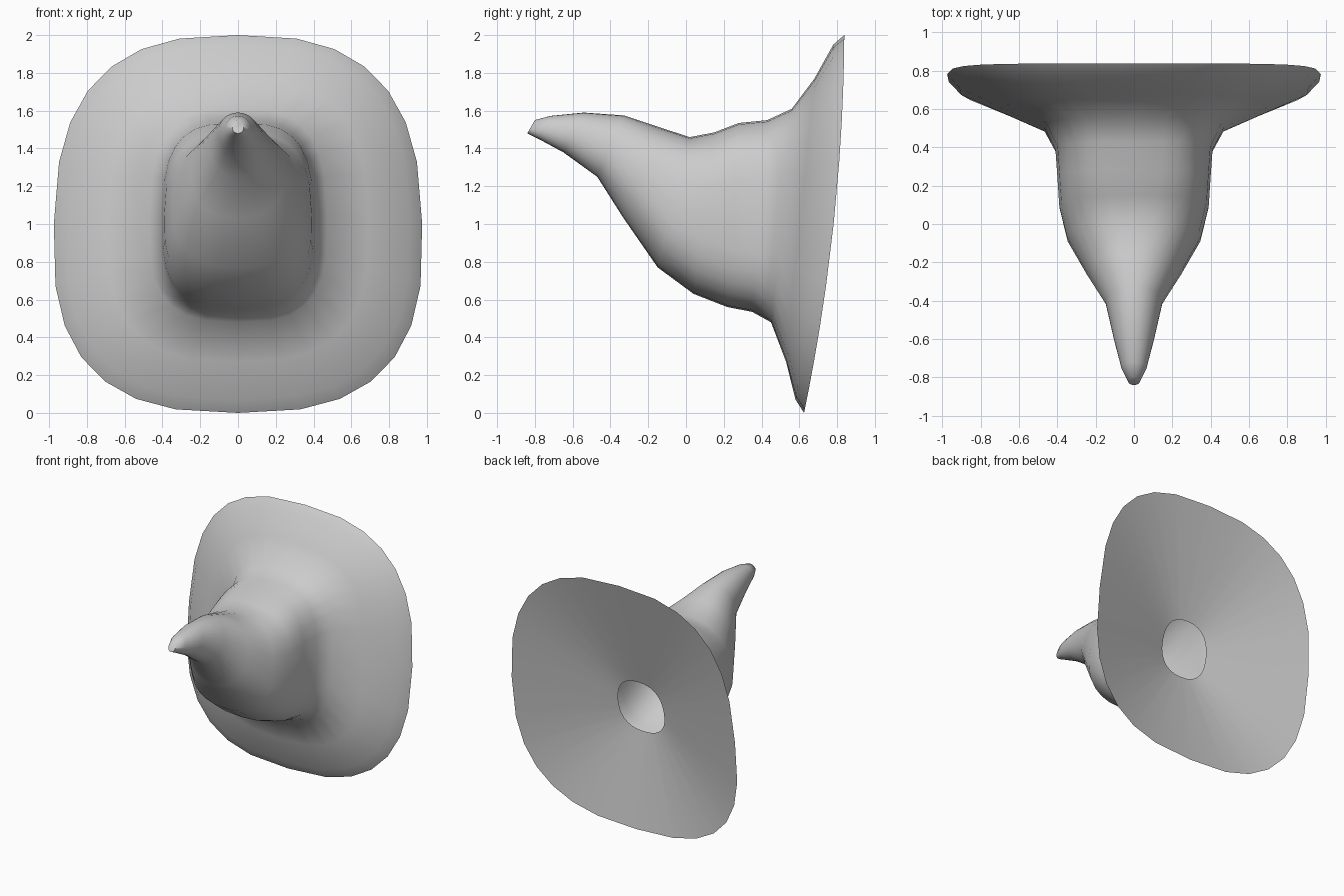
import bpy, bmesh, math

if "Cube" in bpy.data.objects:
    bpy.data.objects.remove(bpy.data.objects["Cube"])

SIDES = 28

# Rings from tip to brim edge, then the back opening:
# (top y, top z, bottom y, bottom z, half width, squareness, backward bow)
RINGS = [
    (-.80, 1.55, -.84, 1.48, .03, 2.2, 0),
    (-.72, 1.572, -.78, 1.45, .065, 2.2, 0),
    (-.54, 1.59, -.65, 1.38, .105, 2.1, 0),
    (-.33, 1.575, -.47, 1.25, .15, 2.1, 0),
    (-.15, 1.515, -.33, 1.03, .25, 2.2, 0),
    (.02, 1.46, -.15, .77, .35, 2.5, 0),
    (.15, 1.485, .04, .63, .39, 2.8, 0),
    (.28, 1.535, .22, .56, .40, 3.1, 0),
    (.43, 1.55, .35, .535, .41, 3.1, 0),
    (.56, 1.61, .45, .48, .47, 3.0, 0),
    (.68, 1.77, .53, .27, .69, 2.8, 0),
    (.78, 1.95, .58, .07, .91, 2.7, .03),
    (.838, 2.0, .625, 0.0, .975, 2.7, .05),
    (.60, 1.15, .52, .73, .20, 2.4, 0),
]


def spow(c, e):
    return math.copysign(abs(c) ** e, c)


def ring(bm, ty, tz, by, bz, w, p, bow):
    """Tilted superellipse between a top and a bottom point."""
    verts = []
    for i in range(SIDES):
        a = 2 * math.pi * i / SIDES
        u, v = spow(math.sin(a), 2 / p), spow(math.cos(a), 2 / p)
        x = w * u * (1 - .03 * v)
        y = (ty + by) / 2 + v * (ty - by) / 2 + bow * (1 - v * v)
        z = (tz + bz) / 2 + v * (tz - bz) / 2
        verts.append(bm.verts.new((x, y, z)))
    return verts


# Bent pointed hat: crown, brim and hollow underside in one loft
bm = bmesh.new()
loops = [ring(bm, *r) for r in RINGS]
for a, b in zip(loops, loops[1:]):
    for i in range(SIDES):
        j = (i + 1) % SIDES
        bm.faces.new((a[i], a[j], b[j], b[i]))
bm.faces.new(loops[0][::-1])
bmesh.ops.recalc_face_normals(bm, faces=bm.faces)
mesh = bpy.data.meshes.new("pointed_hat")
bm.to_mesh(mesh)
bm.free()
hat = bpy.data.objects.new("pointed_hat", mesh)
bpy.context.collection.objects.link(hat)

# Smooth cloth with a crisp brim edge
bpy.context.view_layer.objects.active = hat
hat.select_set(True)
bpy.ops.object.shade_smooth_by_angle(angle=math.radians(60))
